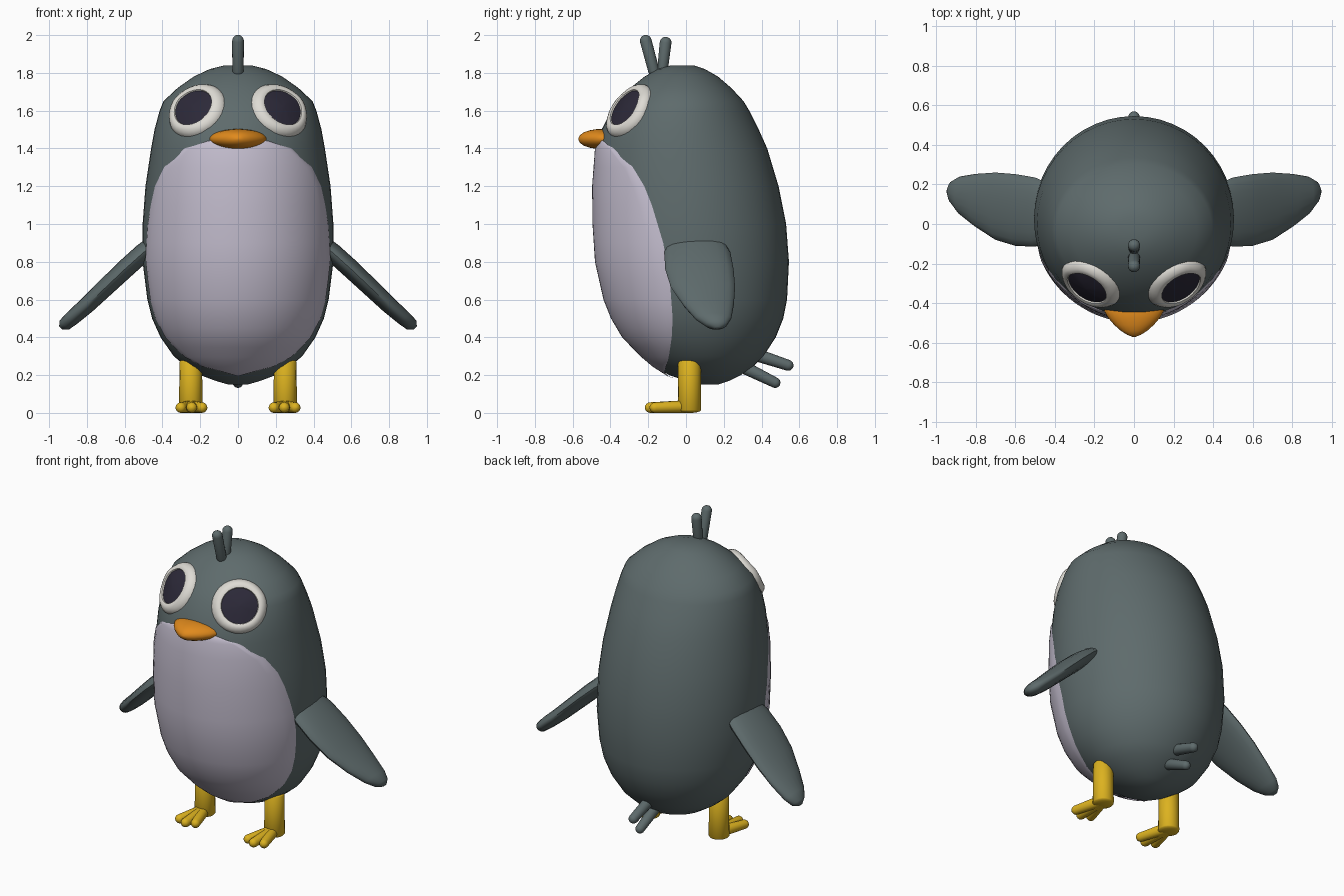
import bpy, bmesh, math
from mathutils import Vector
from mathutils.bvhtree import BVHTree

if "Cube" in bpy.data.objects:
    bpy.data.objects.remove(bpy.data.objects["Cube"])


def material(name, rgb):
    m = bpy.data.materials.new(name)
    m.diffuse_color = (*rgb, 1)
    m.use_nodes = True
    m.node_tree.nodes["Principled BSDF"].inputs["Base Color"].default_value = m.diffuse_color
    return m


GREY = material("slate grey", (0.112, 0.147, 0.15))
BELLY = material("pale lilac", (0.56, 0.52, 0.63))
WHITE = material("warm white", (0.73, 0.71, 0.66))
DARK = material("dark pupil", (0.025, 0.022, 0.04))
ORANGE = material("orange", (0.75, 0.255, 0.012))
YELLOW = material("yellow", (0.716, 0.445, 0.014))


def loft(name, rings, mats, closed=True, caps=True, rule=None):
    """Skin a list of equally long point rings."""
    bm = bmesh.new()
    rows = [[bm.verts.new(p) for p in r] for r in rings]
    n = len(rows[0])
    for i in range(len(rows) - 1):
        for j in range(n if closed else n - 1):
            k = (j + 1) % n
            f = bm.faces.new((rows[i][j], rows[i][k], rows[i + 1][k], rows[i + 1][j]))
            f.material_index = rule(i) if rule else 0
    if caps:
        bm.faces.new(rows[0][::-1])
        bm.faces.new(rows[-1])
    bmesh.ops.remove_doubles(bm, verts=bm.verts, dist=1e-5)
    if closed:
        bmesh.ops.recalc_face_normals(bm, faces=bm.faces)
    me = bpy.data.meshes.new(name)
    bm.to_mesh(me)
    bm.free()
    ob = bpy.data.objects.new(name, me)
    bpy.context.collection.objects.link(ob)
    for m in mats:
        me.materials.append(m)
    for o in bpy.context.selected_objects:
        o.select_set(False)
    ob.select_set(True)
    bpy.context.view_layer.objects.active = ob
    bpy.ops.object.shade_smooth_by_angle(angle=math.radians(50))
    return ob


def circle(c, u, v, ru, rv, n):
    return [c + u * (ru * math.cos(2 * math.pi * j / n)) + v * (rv * math.sin(2 * math.pi * j / n))
            for j in range(n)]


def capsule(name, a, b, ra, rb, mat, cap=1.0, n=16):
    """Rounded tapering rod; cap sets how bulged the ends are."""
    a, b = Vector(a), Vector(b)
    d = (b - a).normalized()
    u = d.orthogonal().normalized()
    v = d.cross(u)
    arc = [math.radians(t) for t in (4, 25, 47, 68, 90)]
    rings = [circle(a - d * ra * cap * math.cos(t), u, v, ra * math.sin(t), ra * math.sin(t), n) for t in arc]
    rings += [circle(b + d * rb * cap * math.cos(t), u, v, rb * math.sin(t), rb * math.sin(t), n)
              for t in reversed(arc)]
    return loft(name, rings, [mat])


# Body sections: height, half width, front y, back y
BODY = [(.15, .05, .07, .17), (.17, .12, 0, .23), (.2, .2, -.09, .29), (.25, .28, -.17, .36),
        (.3, .34, -.23, .41), (.4, .41, -.33, .475), (.5, .455, -.39, .515), (.6, .48, -.43, .535),
        (.8, .505, -.475, .545), (1, .505, -.488, .53), (1.2, .49, -.49, .49), (1.4, .46, -.475, .43),
        (1.5, .442, -.447, .385), (1.6, .415, -.395, .335), (1.65, .395, -.36, .305),
        (1.72, .32, -.295, .24), (1.78, .235, -.22, .17), (1.82, .15, -.15, .1), (1.84, .07, -.08, .04)]
# Belly edge: height, y of the colour border
EDGE = [(.19, -.12), (.3, -.09), (.4, -.075), (.5, -.07), (.7, -.085), (.9, -.12), (1.1, -.18),
        (1.2, -.22), (1.3, -.28), (1.4, -.38), (1.46, -.465)]


def sample(table, z):
    for p, q in zip(table, table[1:]):
        if z <= q[0]:
            break
    t = (z - p[0]) / (q[0] - p[0])
    return [x + (y - x) * t for x, y in zip(p, q)][1:]


def on_body(z, t, off=0.0):
    rx, yf, yb = sample(BODY, z)
    return Vector(((rx + off) * math.sin(t), (yf + yb) / 2 - ((yb - yf) / 2 + off) * math.cos(t), z))


body = loft("body", [[on_body(s[0], 2 * math.pi * j / 48) for j in range(48)] for s in BODY], [GREY])

# Belly: thin plate following the body front
heights = sorted({s[0] for s in BODY if .19 < s[0] < 1.46} | {e[0] for e in EDGE} | {.22, .35, .45, 1.44})
rows = []
for z in heights:
    rx, yf, yb = sample(BODY, z)
    c = ((yf + yb) / 2 - sample(EDGE, z)[0]) / ((yb - yf) / 2)
    half = math.acos(max(-1, min(1, c)))
    row = []
    for j in range(33):
        s = j / 16 - 1
        p = on_body(z, half * s, 0.002 if abs(s) == 1 else 0.007)
        p.z -= 0.006 * max(0, (0.5 - z) / 0.3)
        row.append(p)
    rows.append(row)
loft("belly", rows, [BELLY], closed=False, caps=False)

# Eyes: discs wrapped onto the head, raised white rim around a dark pupil
tree = BVHTree.FromPolygons([v.co for v in body.data.vertices], [p.vertices for p in body.data.polygons])
EYE = [(.002, .016), (.06, .016), (.107, .014), (.110, .022), (.122, .027), (.138, .026),
       (.152, .018), (.162, .004), (.163, -.02)]
for side, label in ((1, "left"), (-1, "right")):
    nrm = Vector((.55 * side, -.66, .5)).normalized()
    c = Vector((.233 * side, -.317, 1.613))
    u = nrm.orthogonal().normalized()
    v = nrm.cross(u)
    rings = []
    for r, h in EYE:
        ring = []
        for p in circle(c, u, v, r, r, 32):
            hit = tree.ray_cast(p + nrm * .3, -nrm)[0]
            ring.append(hit + nrm * h)
        rings.append(ring)
    loft(label + "_eye", rings, [WHITE, DARK], rule=lambda i: 1 if i < 2 else 0)
    bpy.context.object.data.polygons[-2].material_index = 1

# Beak: flattened cone with a rounded tip
X, Y, Z = Vector((1, 0, 0)), Vector((0, 1, 0)), Vector((0, 0, 1))
BEAK = [(-.37, .14, .03), (-.41, .153, .046), (-.44, .15, .053), (-.475, .13, .052), (-.51, .1, .046),
        (-.54, .066, .036), (-.56, .034, .022), (-.57, .008, .005)]
loft("beak", [circle(Vector((0, y, 1.45)), X, Z, rx, rz, 24) for y, rx, rz in BEAK], [ORANGE])

# Head tuft and tail feathers
capsule("front_tuft", (0, -.17, 1.81), (0, -.213, 1.97), .03, .031, GREY)
capsule("back_tuft", (0, -.125, 1.81), (0, -.108, 1.96), .028, .031, GREY)
capsule("upper_tail_feather", (0, .38, .305), (0, .54, .252), .034, .029, GREY)
capsule("lower_tail_feather", (0, .32, .235), (0, .472, .16), .034, .028, GREY)

# Wings: x, z, front y, back y, half thickness
WING = [(.42, .91, -.09, .2, .05), (.5, .85, -.115, .235, .05), (.6, .76, -.11, .252, .05),
        (.7, .665, -.08, .26, .047), (.8, .57, -.015, .253, .044), (.88, .5, .05, .24, .04),
        (.92, .465, .105, .215, .034), (.94, .45, .15, .18, .01)]
for side, label in ((1, "left"), (-1, "right")):
    up = Vector((.7 * side, 0, .72))
    loft(label + "_wing", [circle(Vector((x * side, (y0 + y1) / 2, z)), Y, up, (y1 - y0) / 2, t, 20)
                           for x, z, y0, y1, t in WING], [GREY])
    # Leg and three-toed foot
    capsule(label + "_leg", (.25 * side, .018, .27), (.25 * side, .018, .015), .06, .062, YELLOW, cap=.25)
    for k, (x, y) in enumerate(((.19, -.165), (.245, -.19), (.303, -.165))):
        capsule(f"{label}_toe_{k + 1}", (.25 * side, .02, .034), (x * side, y, .028), .034, .028, YELLOW)
